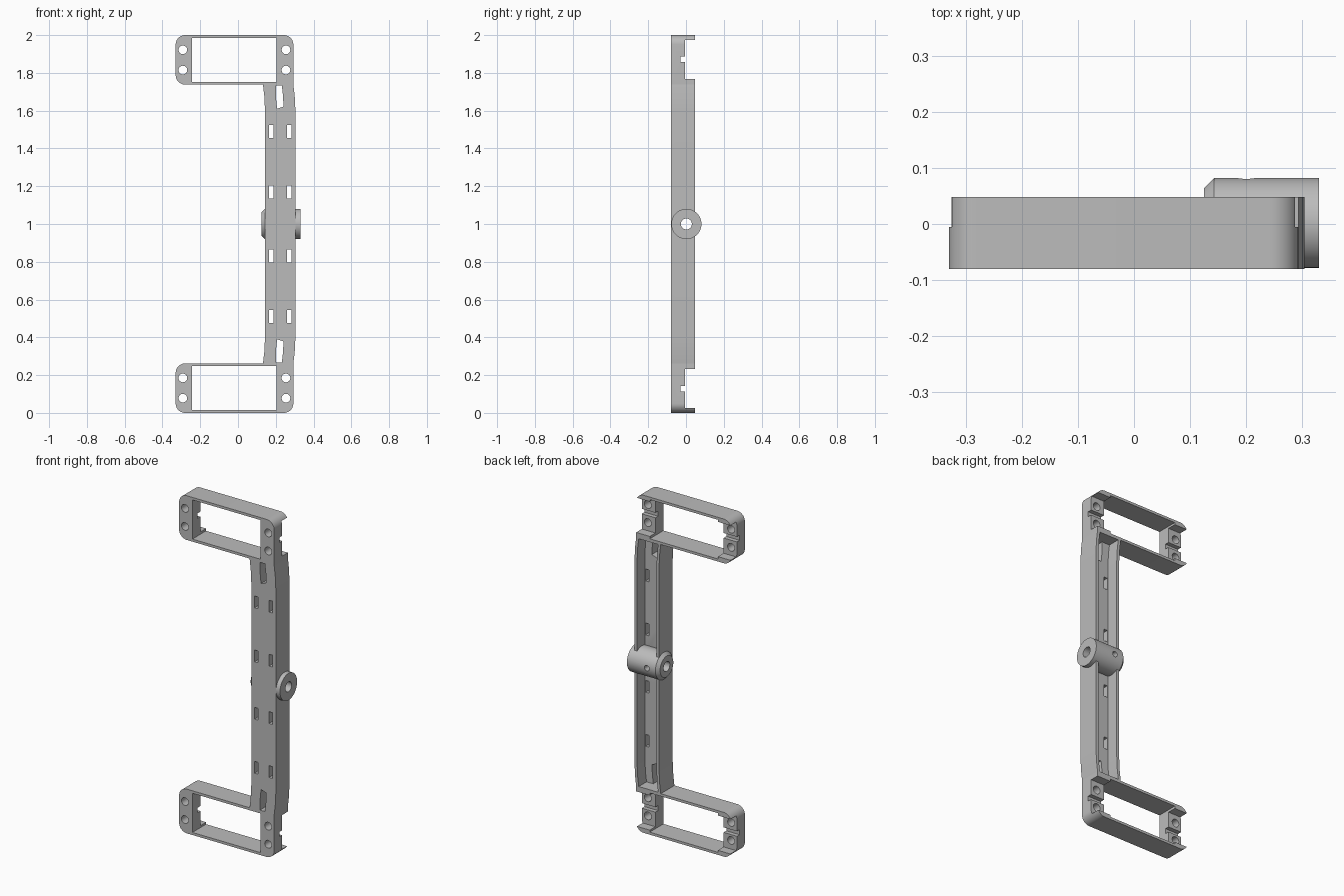
import bpy, bmesh, math
from mathutils import Matrix, Vector

cube = bpy.data.objects.get("Cube")
if cube:
    bpy.data.objects.remove(cube, do_unlink=True)

FRONT, BACK = -0.08, 0.048
grey = bpy.data.materials.new("plain grey")
grey.use_nodes = True
COLOUR = (0.5, 0.5, 0.5, 1)
grey.diffuse_color = COLOUR
grey.node_tree.nodes["Principled BSDF"].inputs["Base Color"].default_value = COLOUR


def finish(name, bm):
    bmesh.ops.recalc_face_normals(bm, faces=bm.faces)
    mesh = bpy.data.meshes.new(name)
    bm.to_mesh(mesh)
    bm.free()
    mesh.materials.append(grey)
    ob = bpy.data.objects.new(name, mesh)
    bpy.context.collection.objects.link(ob)
    return ob


def prism(bm, outline, y0, y1):
    """Extrude an x-z outline from y0 to y1."""
    face = bm.faces.new([bm.verts.new((x, y0, z)) for x, z in outline])
    moved = bmesh.ops.extrude_face_region(bm, geom=[face])["geom"]
    verts = [v for v in moved if isinstance(v, bmesh.types.BMVert)]
    bmesh.ops.translate(bm, verts=verts, vec=(0, y1 - y0, 0))


def box(bm, x0, x1, y0, y1, z0, z1):
    prism(bm, [(x0, z0), (x1, z0), (x1, z1), (x0, z1)], y0, y1)


def cylinder(bm, centre, radius, depth, axis, sides=32):
    turn = Vector((0, 0, 1)).rotation_difference(Vector(axis)).to_matrix().to_4x4()
    bmesh.ops.create_cone(bm, cap_ends=True, segments=sides, radius1=radius,
                          radius2=radius, depth=depth,
                          matrix=Matrix.Translation(centre) @ turn)


def cut(ob, draw):
    """Subtract the shape made by draw(bm) from ob."""
    bm = bmesh.new()
    draw(bm)
    tool = finish("cutter", bm)
    tool.hide_render = True
    mod = ob.modifiers.new("cut", 'BOOLEAN')
    mod.operation, mod.solver, mod.object = 'DIFFERENCE', 'EXACT', tool
    bpy.context.view_layer.objects.active = ob
    bpy.ops.object.modifier_apply(modifier=mod.name)
    bpy.data.objects.remove(tool, do_unlink=True)


def smooth(ob):
    bpy.ops.object.select_all(action='DESELECT')
    ob.select_set(True)
    bpy.context.view_layer.objects.active = ob
    bpy.ops.object.shade_smooth_by_angle(angle=math.radians(30))


def arc(cx, cz, r, start, n=10):
    return [(cx + r * math.cos(a), cz + r * math.sin(a))
            for a in (math.radians(start + 90 * i / n) for i in range(n + 1))]


# Rectangular mounting frame, rounded except where the spine joins
L, R, BOTTOM, TOP, RAD = -0.33, 0.293, 1.738, 2.0, 0.05
outline = (arc(R - RAD, TOP - RAD, RAD, 0) + arc(L + RAD, TOP - RAD, RAD, 90)
           + arc(L + RAD, BOTTOM + RAD, RAD, 180) + [(R, BOTTOM)])
bm = bmesh.new()
prism(bm, outline, FRONT, BACK)
upper_frame = finish("upper_frame", bm)

# Opening, lowered end blocks, cable groove and screw holes
cut(upper_frame, lambda b: box(b, -0.243, 0.204, -1, 1, 1.753, 1.985))
cut(upper_frame, lambda b: box(b, -1, 1, -0.005, 1, 1.767, 1.973))
cut(upper_frame, lambda b: box(b, -1, 1, -0.03, 1, 1.857, 1.887))


def screw_holes(b):
    for x in (-0.292, 0.254):
        for z in (1.815, 1.922):
            cylinder(b, (x, 0, z), 0.023, 1, (0, 1, 0), 24)


cut(upper_frame, screw_holes)


# Spine: slightly bowed channel, symmetric about mid height
def bowed(left, right, end):
    half = [(0, 1.6), (-0.004, 1.68), (-0.011, end)]
    up_right = [(right + dx, z) for dx, z in half]
    up_left = [(left + dx, z) for dx, z in reversed(half)]
    down_left = [(x, 2 - z) for x, z in reversed(up_left)]
    down_right = [(x, 2 - z) for x, z in reversed(up_right)]
    return up_right + up_left + down_left + down_right


bm = bmesh.new()
prism(bm, bowed(0.143, 0.304, BOTTOM), FRONT, BACK)
spine = finish("spine", bm)
cut(spine, lambda b: prism(b, bowed(0.16, 0.287, BOTTOM - 0.004), -0.025, 1))


def spine_slots(b):
    for side in (1, -1):
        def flip(z):
            return 1 + side * (z - 1)
        for z in (1.17, 1.49):
            for x in (0.176, 0.271):
                box(b, x - 0.012, x + 0.012, -1, 1, flip(z) - 0.035, flip(z) + 0.035)
        # Slanted cable window beside the frame
        window = [(0.2, 1.734), (0.2, 1.68), (0.207, 1.61), (0.241, 1.622),
                  (0.238, 1.68), (0.232, 1.734)]
        prism(b, [(x, flip(z)) for x, z in window], -1, 1)


cut(spine, spine_slots)

# Pivot hub across the spine, chamfered on its inner end
AXIS_Y, HUB_R = 0.002, 0.08
bm = bmesh.new()
cylinder(bm, (0.2275, AXIS_Y, 1), HUB_R, 0.205, (1, 0, 0), 64)
inner = [e for e in bm.edges if all(v.co.x < 0.13 for v in e.verts)]
bmesh.ops.bevel(bm, geom=inner, offset=0.018, segments=1, affect='EDGES')
hub = finish("pivot_hub", bm)


def bore(b):
    cylinder(b, (0.22, AXIS_Y, 1), 0.029, 1, (1, 0, 0))


cut(hub, bore)
cut(spine, bore)
cut(hub, lambda b: cylinder(b, (0.2, 0.06, 1), 0.016, 0.1, (0, 1, 0), 24))

# Lower frame mirrors the upper one
bm = bmesh.new()
bm.from_mesh(upper_frame.data)
for v in bm.verts:
    v.co.z = 2 - v.co.z
lower_frame = finish("lower_frame", bm)

for ob in (upper_frame, lower_frame, spine, hub):
    smooth(ob)
